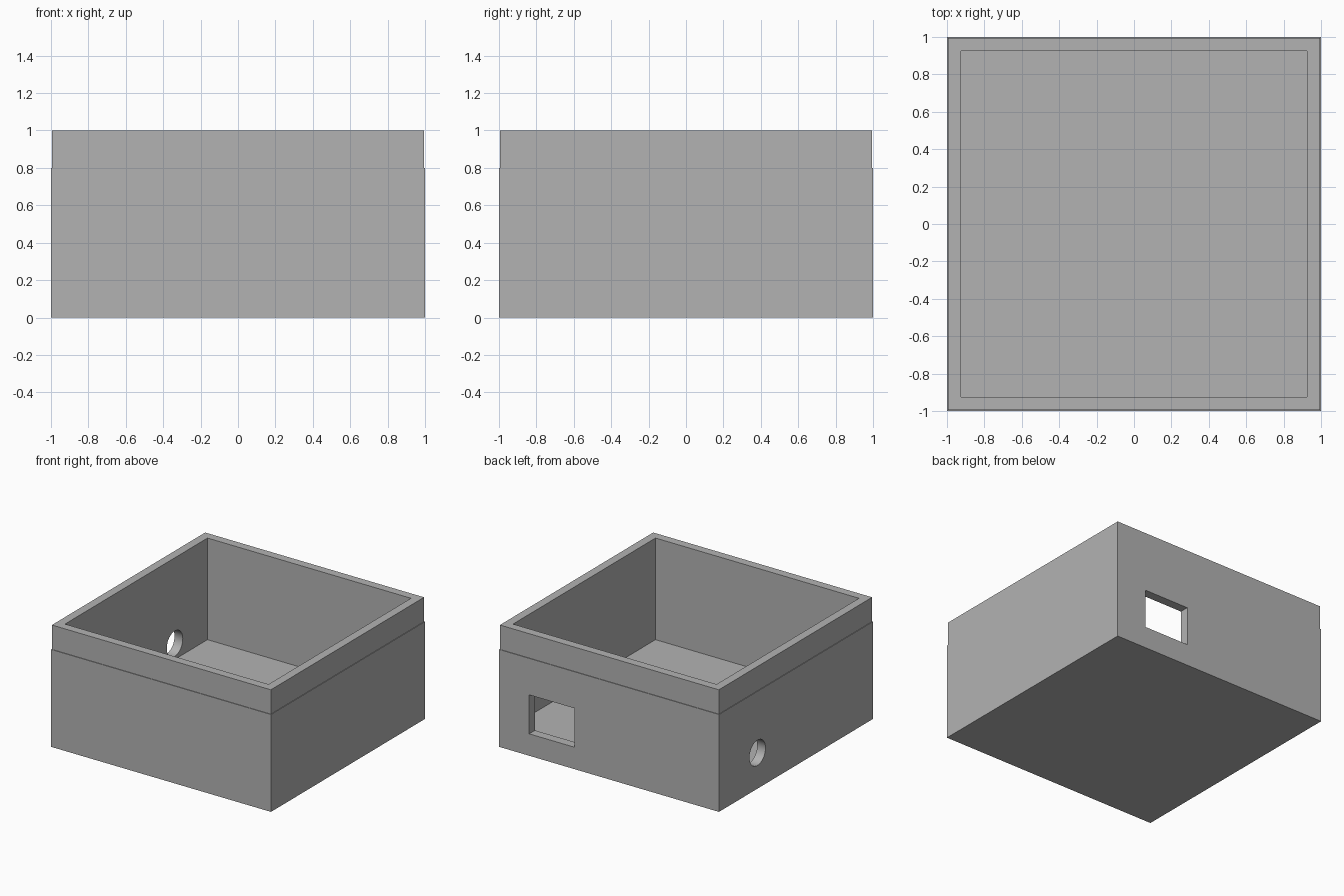
import bpy
import bmesh
from math import pi, radians

# Remove the default cube
default = bpy.data.objects.get("Cube")
if default:
    bpy.data.objects.remove(default, do_unlink=True)

grey = bpy.data.materials.new("plain_grey")
grey.use_nodes = True
colour = (0.45, 0.45, 0.45, 1)
grey.diffuse_color = colour
grey.node_tree.nodes["Principled BSDF"].inputs["Base Color"].default_value = colour

OUTER, LIP, INNER = 1.0, 0.995, 0.925
FLOOR, STEP, TOP = 0.165, 0.8, 1.0
WALL = (OUTER + INNER) / 2


def square_shell(name, profile):
    """Sweep a (half width, height) profile round a square and cap both ends."""
    bm = bmesh.new()
    corners = ((-1, -1), (1, -1), (1, 1), (-1, 1))
    rings = [[bm.verts.new((x * r, y * r, z)) for x, y in corners] for r, z in profile]
    for low, high in zip(rings, rings[1:]):
        for i in range(4):
            j = (i + 1) % 4
            bm.faces.new((low[i], low[j], high[j], high[i]))
    bm.faces.new(rings[0][::-1])
    bm.faces.new(rings[-1])
    bmesh.ops.recalc_face_normals(bm, faces=bm.faces)
    mesh = bpy.data.meshes.new(name)
    bm.to_mesh(mesh)
    bm.free()
    mesh.materials.append(grey)
    obj = bpy.data.objects.new(name, mesh)
    bpy.context.collection.objects.link(obj)
    return obj


def cut(target, cutter):
    """Subtract the cutter from the target, then discard it."""
    cutter.hide_render = True
    cutter.data.materials.append(grey)
    mod = target.modifiers.new("opening", "BOOLEAN")
    mod.operation = "DIFFERENCE"
    mod.solver = "EXACT"
    mod.object = cutter
    bpy.ops.object.select_all(action="DESELECT")
    target.select_set(True)
    bpy.context.view_layer.objects.active = target
    bpy.ops.object.modifier_apply(modifier=mod.name)
    bpy.data.objects.remove(cutter, do_unlink=True)


# Open box with a slightly set-back lip
box = square_shell("open_box", [
    (OUTER, 0), (OUTER, STEP), (LIP, STEP), (LIP, TOP), (INNER, TOP), (INNER, FLOOR),
])

# Rectangular opening in the back wall
bpy.ops.mesh.primitive_cube_add(size=1, location=(0.52, WALL, 0.34))
window = bpy.context.object
window.name = "back_opening_cutter"
window.scale = (0.41, 0.3, 0.32)
bpy.context.view_layer.update()
cut(box, window)

# Round cable hole in the -x side wall
bpy.ops.mesh.primitive_cylinder_add(vertices=48, radius=0.104, depth=0.3,
                                    location=(-WALL, 0.5, 0.295),
                                    rotation=(0, pi / 2, 0))
hole = bpy.context.object
hole.name = "side_hole_cutter"
cut(box, hole)

# Smooth the hole, keep the box edges sharp
bpy.ops.object.shade_smooth_by_angle(angle=radians(30))
